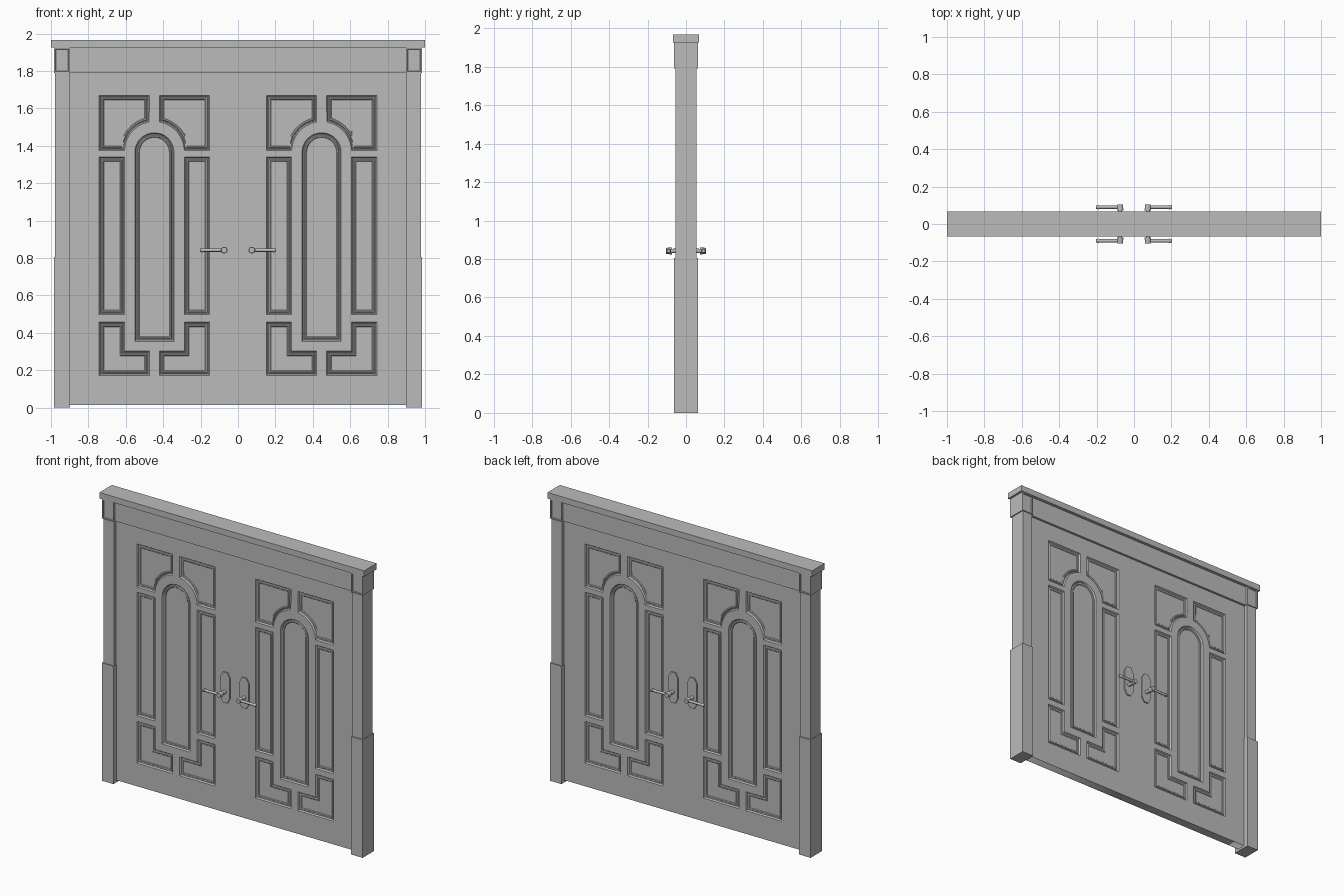
import bpy, bmesh, math
from mathutils import Matrix, Vector

if "Cube" in bpy.data.objects:
    bpy.data.objects.remove(bpy.data.objects["Cube"])

grey = bpy.data.materials.new("plain grey")
grey.diffuse_color = (0.5, 0.5, 0.5, 1)
grey.use_nodes = True
grey.node_tree.nodes["Principled BSDF"].inputs["Base Color"].default_value = grey.diffuse_color

DOOR_Y = 0.03      # half thickness of the door slab
LEAF_X = 0.447     # centre of each leaf's panel group


def finish(name, bm):
    mesh = bpy.data.meshes.new(name)
    bm.to_mesh(mesh)
    bm.free()
    ob = bpy.data.objects.new(name, mesh)
    bpy.context.collection.objects.link(ob)
    mesh.materials.append(grey)
    return ob


def box(name, x0, x1, y, z0, z1, framed=False):
    """Box symmetric in y; framed adds a sunk square on front and back."""
    bm = bmesh.new()
    m = (Matrix.Translation(((x0 + x1) / 2, 0, (z0 + z1) / 2))
         @ Matrix.Diagonal((x1 - x0, 2 * y, z1 - z0, 1)))
    bmesh.ops.create_cube(bm, size=1, matrix=m)
    if framed:
        faces = [f for f in bm.faces if abs(f.normal.y) > 0.9]
        bmesh.ops.inset_individual(bm, faces=faces, thickness=0.012)
        bmesh.ops.inset_individual(bm, faces=faces, thickness=0.003, depth=-0.006)
    return finish(name, bm)


# Panel outlines relative to the leaf centre, as (x, z)
def arc(r, zc, a0, a1, n):
    return [(r * math.cos(math.radians(a0 + (a1 - a0) * i / n)),
             zc + r * math.sin(math.radians(a0 + (a1 - a0) * i / n)))
            for i in range(n + 1)]


arch = [(-0.105, 0.355), (0.105, 0.355)] + arc(0.105, 1.365, 0, 180, 16)
side = [(-0.295, 0.497), (-0.16, 0.497), (-0.16, 1.34), (-0.295, 1.34)]
top = ([(-0.295, 1.375), (-0.16, 1.375)] + arc(0.16, 1.37, 174, 100, 7)
       + [(-0.027, 1.67), (-0.295, 1.67)])
foot = [(-0.295, 0.173), (-0.027, 0.173), (-0.027, 0.302),
        (-0.16, 0.302), (-0.16, 0.457), (-0.295, 0.457)]


def flip(pts):
    return [(-x, z) for x, z in reversed(pts)]


group = [arch]
for shape in (side, top, foot):
    group += [shape, flip(shape)]
panels = [[(x + c, z) for x, z in p] for c in (-LEAF_X, LEAF_X) for p in group]

# Door slab: filled outline with an opening for every panel
curve = bpy.data.curves.new("door_slab", 'CURVE')
curve.dimensions = '2D'
curve.fill_mode = 'BOTH'
curve.extrude = DOOR_Y
for pts in [[(-0.91, 0.015), (0.91, 0.015), (0.91, 1.80), (-0.91, 1.80)]] + panels:
    s = curve.splines.new('POLY')
    s.points.add(len(pts) - 1)
    for p, (x, z) in zip(s.points, pts):
        p.co = (x, z, 0, 1)
    s.use_cyclic_u = True
slab = bpy.data.objects.new("door_slab", curve)
bpy.context.collection.objects.link(slab)
slab.rotation_euler.x = math.pi / 2
curve.materials.append(grey)
bpy.context.view_layer.objects.active = slab
slab.select_set(True)
bpy.ops.object.convert(target='MESH')

# Moulded panels set into the openings on both sides
bm = bmesh.new()
for pts in panels:
    for sgn in (-1, 1):
        vs = [bm.verts.new((x, sgn * DOOR_Y, z)) for x, z in pts]
        f = bm.faces.new(vs if sgn < 0 else vs[::-1])
        f.normal_update()
        for width, depth in ((0.006, -0.010), (0.005, 0.0), (0.004, 0.006),
                             (0.006, 0.0), (0.004, -0.004)):
            bmesh.ops.inset_region(bm, faces=[f], thickness=width, depth=depth,
                                   use_even_offset=True, use_boundary=True)
finish("door_panels", bm)

# Surround: posts, bases, corner blocks, frieze and cap
for s, label in ((-1, "left"), (1, "right")):
    def span(a, b):
        return sorted((s * a, s * b))
    box(label + "_post", *span(0.90, 0.978), 0.055, 0.80, 1.79)
    box(label + "_post_base", *span(0.898, 0.985), 0.062, 0, 0.805)
    box(label + "_corner_block", *span(0.898, 0.985), 0.062, 1.79, 1.926, True)
box("frieze", -0.90, 0.90, 0.046, 1.79, 1.926)
box("cap", -1, 1, 0.067, 1.925, 1.966)


# Handles: chamfered plate, stem, lever and rounded ends
def rod(bm, a, b, r0, r1, n=10):
    a, b = Vector(a), Vector(b)
    d = b - a
    m = Matrix.Translation((a + b) / 2) @ d.to_track_quat('Z', 'Y').to_matrix().to_4x4()
    bmesh.ops.create_cone(bm, cap_ends=True, segments=n, radius1=r0, radius2=r1,
                          depth=d.length, matrix=m)


plate = [(-0.035, 0.80), (-0.016, 0.767), (0.016, 0.767), (0.035, 0.80),
         (0.035, 0.942), (0.016, 0.975), (-0.016, 0.975), (-0.035, 0.942)]
Z = 0.842
for sx, lx in ((-1, "left"), (1, "right")):
    for sy, ly in ((-1, "front"), (1, "back")):
        bm = bmesh.new()
        f = bm.faces.new([bm.verts.new((sx * 0.072 + x, sy * DOOR_Y, z)) for x, z in plate])
        out = bmesh.ops.extrude_face_region(bm, geom=[f])
        bmesh.ops.translate(bm, vec=(0, sy * 0.008, 0),
                            verts=[v for v in out["geom"] if isinstance(v, bmesh.types.BMVert)])
        bmesh.ops.recalc_face_normals(bm, faces=bm.faces)
        finish(f"{lx}_{ly}_handle_plate", bm)

        bm = bmesh.new()
        x0, y = sx * 0.074, sy * 0.09
        rod(bm, (x0, sy * DOOR_Y, Z), (x0, sy * 0.075, Z), 0.013, 0.011)
        rod(bm, (x0, sy * 0.073, Z), (x0, sy * 0.105, Z), 0.018, 0.016)
        rod(bm, (x0, y, Z), (sx * 0.195, y, Z), 0.009, 0.009)
        rod(bm, (sx * 0.188, y, Z), (sx * 0.203, y, Z), 0.013, 0.009)
        ob = finish(f"{lx}_{ly}_lever", bm)
        bpy.ops.object.select_all(action='DESELECT')
        bpy.context.view_layer.objects.active = ob
        ob.select_set(True)
        bpy.ops.object.shade_smooth_by_angle(angle=math.radians(40))
